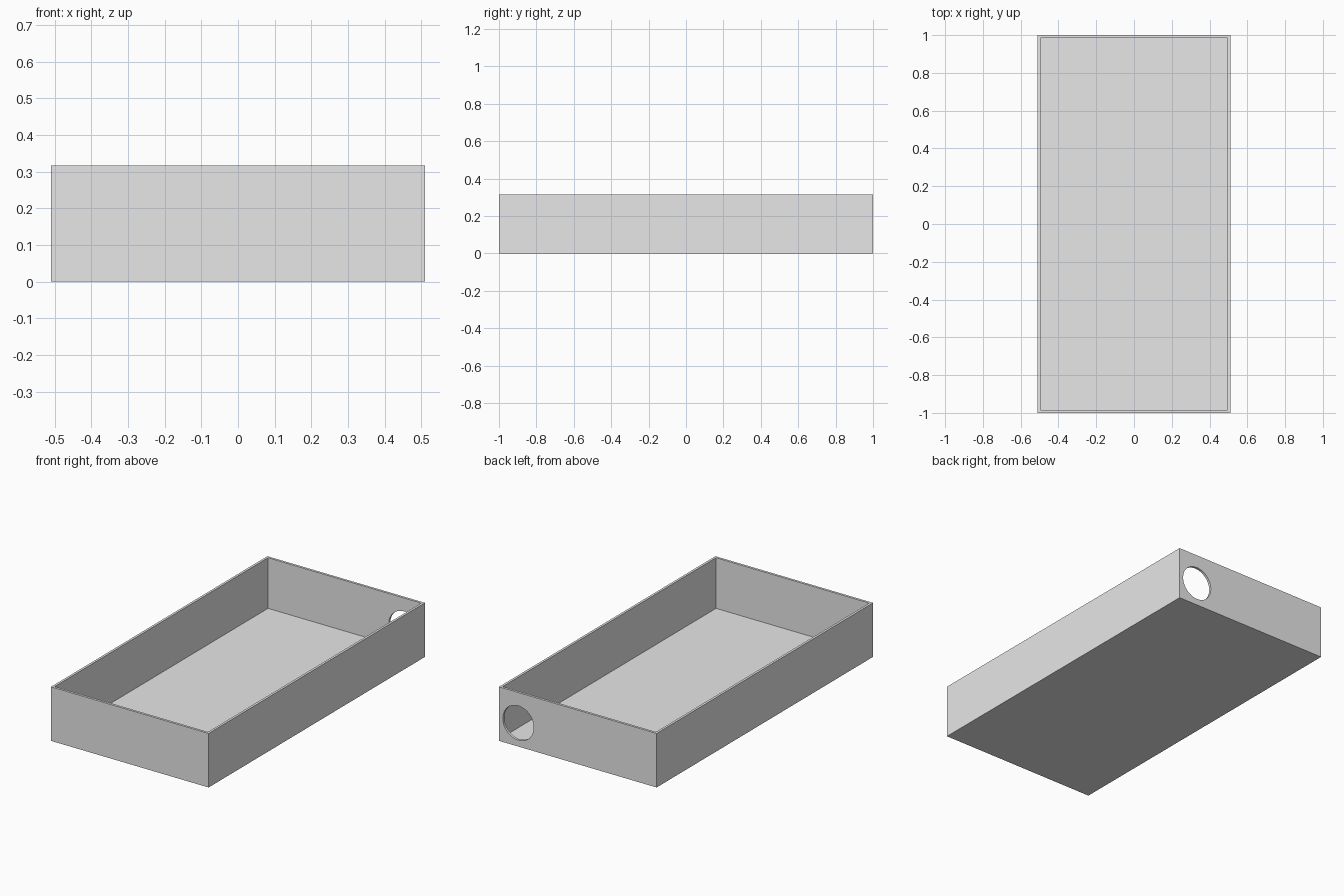
import bpy
import bmesh
import math
from mathutils import Matrix, Vector

WIDTH, LENGTH, HEIGHT = 1.02, 2.0, 0.316
WALL = 0.02
HOLE_X, HOLE_Z, HOLE_RADIUS = 0.385, 0.138, 0.1

default = bpy.data.objects.get("Cube")
if default:
    bpy.data.objects.remove(default, do_unlink=True)

# Plain light grey
grey = bpy.data.materials.new("light grey")
grey.use_nodes = True
colour = (0.8, 0.8, 0.8, 1.0)
grey.diffuse_color = colour
grey.node_tree.nodes["Principled BSDF"].inputs["Base Color"].default_value = colour


def add_object(name, bm):
    mesh = bpy.data.meshes.new(name)
    bmesh.ops.recalc_face_normals(bm, faces=bm.faces)
    bm.to_mesh(mesh)
    bm.free()
    mesh.materials.append(grey)
    obj = bpy.data.objects.new(name, mesh)
    bpy.context.scene.collection.objects.link(obj)
    return obj


# Open tray: a block whose top is inset, extruded and sunk to the floor
bm = bmesh.new()
bmesh.ops.create_cube(bm, size=1.0)
bmesh.ops.scale(bm, vec=(WIDTH, LENGTH, HEIGHT), verts=bm.verts)
bmesh.ops.translate(bm, vec=(0, 0, HEIGHT / 2), verts=bm.verts)
top = max(bm.faces, key=lambda f: f.calc_center_median().z)
bmesh.ops.inset_region(bm, faces=[top], thickness=WALL)
floor = bmesh.ops.extrude_discrete_faces(bm, faces=[top])["faces"][0]
bmesh.ops.translate(bm, vec=Vector((0, 0, WALL - HEIGHT)), verts=floor.verts)
tray = add_object("tray", bm)

# Round cable hole through the back wall, near the left corner
bm = bmesh.new()
place = Matrix.Translation((HOLE_X, LENGTH / 2, HOLE_Z)) @ Matrix.Rotation(math.pi / 2, 4, "X")
bmesh.ops.create_cone(bm, cap_ends=True, segments=64, radius1=HOLE_RADIUS,
                      radius2=HOLE_RADIUS, depth=WALL * 6, matrix=place)
cutter = add_object("hole_cutter", bm)
cutter.hide_render = True

cut = tray.modifiers.new("back hole", "BOOLEAN")
cut.operation = "DIFFERENCE"
cut.solver = "EXACT"
cut.object = cutter

bpy.ops.object.select_all(action="DESELECT")
tray.select_set(True)
bpy.context.view_layer.objects.active = tray
bpy.ops.object.modifier_apply(modifier=cut.name)
bpy.data.objects.remove(cutter, do_unlink=True)
bpy.ops.object.shade_smooth_by_angle(angle=math.radians(30))
